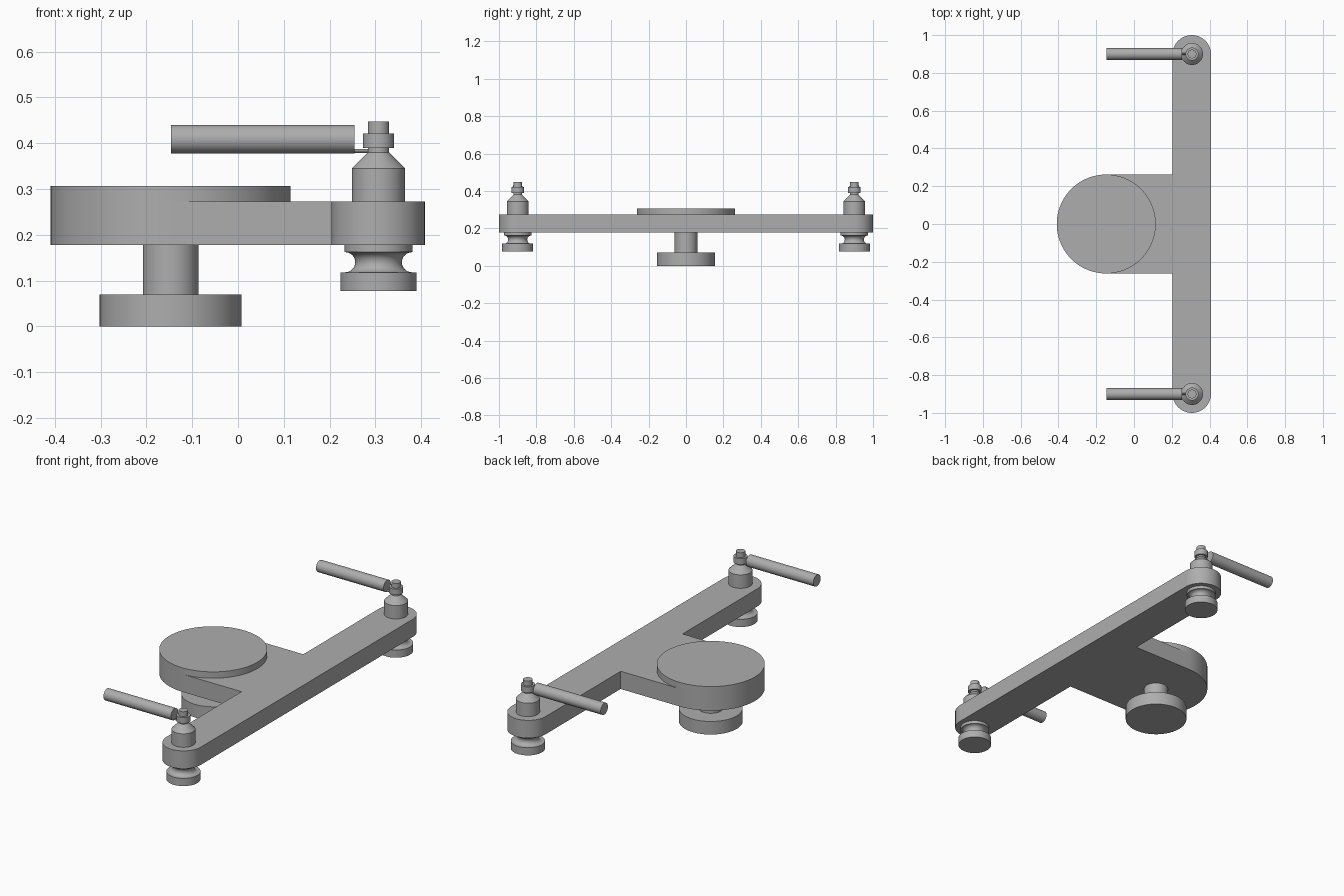
import bpy, bmesh
from math import pi, sin, cos, radians
from mathutils import Matrix

if "Cube" in bpy.data.objects:
    bpy.data.objects.remove(bpy.data.objects["Cube"], do_unlink=True)

grey = bpy.data.materials.new("plain grey")
grey.use_nodes = True
grey.diffuse_color = (0.42, 0.42, 0.42, 1)
grey.node_tree.nodes["Principled BSDF"].inputs["Base Color"].default_value = grey.diffuse_color


def finish(name, bm):
    """Turn a bmesh into a smooth-shaded grey object with sharp edges kept."""
    bmesh.ops.recalc_face_normals(bm, faces=bm.faces)
    mesh = bpy.data.meshes.new(name)
    bm.to_mesh(mesh)
    bm.free()
    mesh.materials.append(grey)
    ob = bpy.data.objects.new(name, mesh)
    bpy.context.collection.objects.link(ob)
    bpy.ops.object.select_all(action='DESELECT')
    ob.select_set(True)
    bpy.context.view_layer.objects.active = ob
    bpy.ops.object.shade_smooth_by_angle(angle=radians(30))
    return ob


def lathe(name, profile, x, y, steps=64):
    """Closed solid of revolution from (radius, z) pairs."""
    bm = bmesh.new()
    rings = [[bm.verts.new((x + r * cos(2 * pi * i / steps), y + r * sin(2 * pi * i / steps), z))
              for i in range(steps)] for r, z in profile]
    for a, b in zip(rings, rings[1:]):
        for i in range(steps):
            j = (i + 1) % steps
            bm.faces.new((a[i], a[j], b[j], b[i]))
    bm.faces.new(rings[0])
    bm.faces.new(rings[-1])
    return finish(name, bm)


def rod(name, radius, x0, x1, y, z, steps):
    """Cylinder lying along x."""
    bm = bmesh.new()
    place = Matrix.Translation(((x0 + x1) / 2, y, z)) @ Matrix.Rotation(pi / 2, 4, 'Y')
    bmesh.ops.create_cone(bm, cap_ends=True, segments=steps, radius1=radius,
                          radius2=radius, depth=x1 - x0, matrix=place)
    return finish(name, bm)


def arc(cx, cy, r, start, end, steps):
    return [(cx + r * cos(radians(start + (end - start) * i / steps)),
             cy + r * sin(radians(start + (end - start) * i / steps))) for i in range(steps + 1)]


HUB_X, HUB_R = -0.147, 0.262
BAR_X, BAR_R, BAR_END = 0.306, 0.102, 0.898
POST_X, POST_Y = 0.307, 0.9
BASE, TOP = 0.178, 0.273

# T-shaped plate: long rounded bar plus an arm ending in the hub's half circle
inner = BAR_X - BAR_R
outline = (arc(BAR_X, BAR_END, BAR_R, 0, 180, 32) + [(inner, HUB_R)]
           + arc(HUB_X, 0, HUB_R, 90, 270, 48) + [(inner, -HUB_R)]
           + arc(BAR_X, -BAR_END, BAR_R, 180, 360, 32))
bm = bmesh.new()
face = bm.faces.new([bm.verts.new((x, y, BASE)) for x, y in outline])
extruded = bmesh.ops.extrude_face_region(bm, geom=[face], use_keep_orig=True)
bmesh.ops.translate(bm, vec=(0, 0, TOP - BASE),
                    verts=[v for v in extruded["geom"] if isinstance(v, bmesh.types.BMVert)])
finish("bar_plate", bm)

# Raised hub disc, and the knob with its stem below
lathe("hub_disc", [(HUB_R, TOP - 0.001), (HUB_R, 0.307)], HUB_X, 0, 96)
lathe("lower_knob", [(0.155, 0), (0.155, 0.07), (0.061, 0.07), (0.061, BASE + 0.002)], HUB_X, 0)

# Grooved foot, stepped post and handle at each end of the bar
groove = [(0.073 - 0.022 * sin(pi * i / 12), 0.14 - 0.022 * cos(pi * i / 12)) for i in range(13)]
foot = [(0.083, 0.077), (0.083, 0.118)] + groove + [(0.074, 0.162), (0.074, BASE + 0.002)]
post = [(0.058, TOP - 0.002), (0.058, 0.345), (0.023, 0.38), (0.023, 0.389), (0.034, 0.389),
        (0.034, 0.421), (0.023, 0.421), (0.023, 0.447)]
for side, s in (("front", -1), ("back", 1)):
    y = s * POST_Y
    lathe(side + "_foot", foot, POST_X, y)
    lathe(side + "_post", post, POST_X, y)
    rod(side + "_handle", 0.031, -0.146, 0.254, y, 0.409, 40)
    rod(side + "_handle_pin", 0.004, 0.25, POST_X, y, 0.383, 12)
